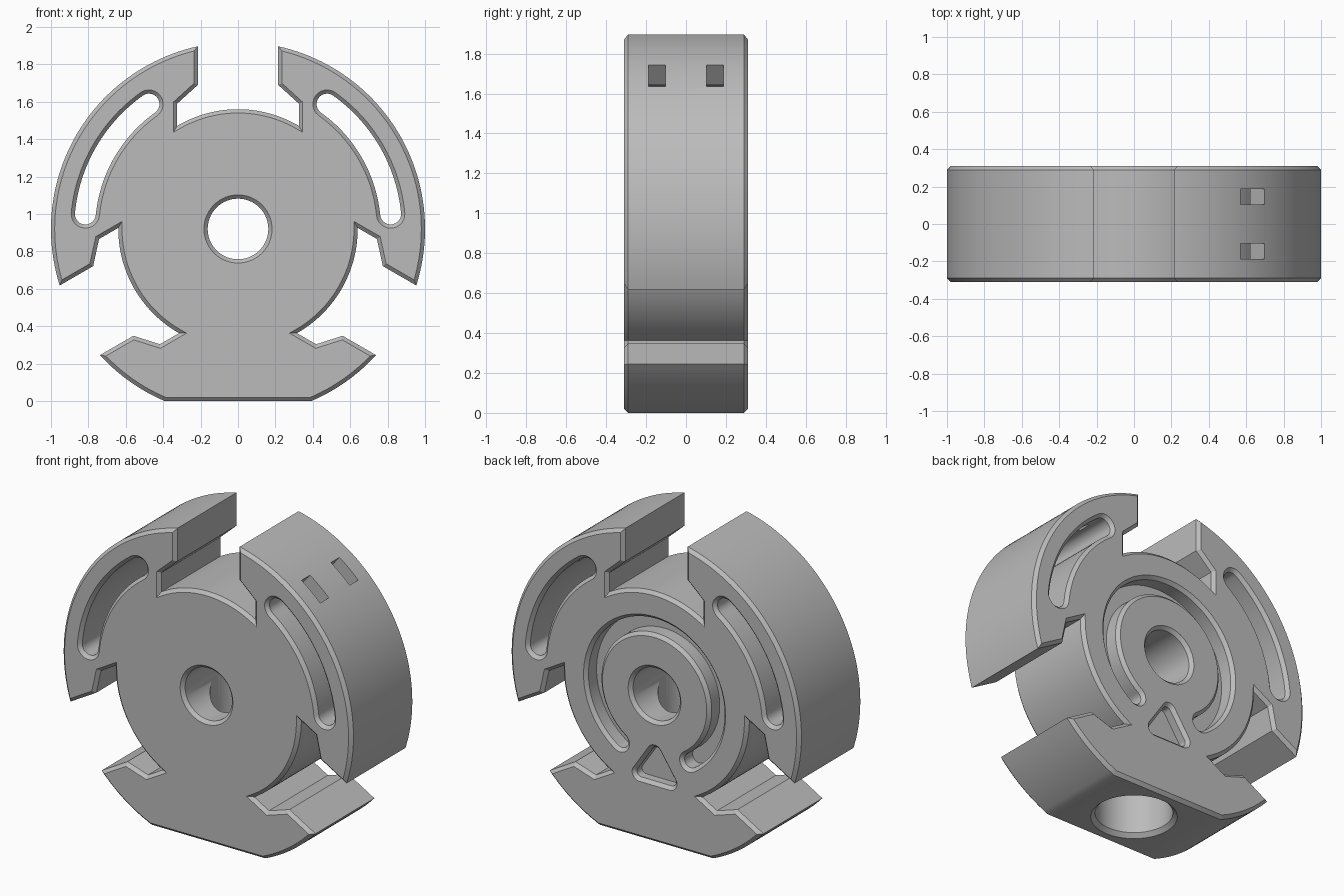
import bpy, bmesh, math
from mathutils import Matrix, Vector

if "Cube" in bpy.data.objects:
    bpy.data.objects.remove(bpy.data.objects["Cube"])

CZ, HALF, CH = 0.92, 0.31, 0.02      # axis height, half depth, chamfer

grey = bpy.data.materials.new("plain grey")
grey.use_nodes = True
grey.diffuse_color = (0.5, 0.5, 0.5, 1)
grey.node_tree.nodes["Principled BSDF"].inputs["Base Color"].default_value = (0.5, 0.5, 0.5, 1)

# Local (u, v, depth) to world: u along x, v up, depth towards the back
FACING = Matrix(((1, 0, 0, 0), (0, 0, 1, 0), (0, 1, 0, CZ), (0, 0, 0, 1)))


def arc(r, a, b, step=2.0, c=(0, 0)):
    n = max(2, math.ceil(abs(b - a) / step))
    angles = [math.radians(a + (b - a) * i / n) for i in range(n + 1)]
    return [(c[0] + r * math.cos(t), c[1] + r * math.sin(t)) for t in angles]


def circle(r):
    return arc(r, 0, 360, 4)[:-1]


def arc_slot(radius, a, b, r):
    """Outline of a round-ended slot that follows an arc."""
    def end(t):
        return (radius * math.cos(math.radians(t)), radius * math.sin(math.radians(t)))
    pts = arc(radius + r, a, b) + arc(r, b, b + 180, 15, end(b))[1:]
    return pts + arc(radius - r, b, a)[1:] + arc(r, a + 180, a + 360, 15, end(a))[1:-1]


def round_triangle(r):
    pts = []
    for c, a in (((0.105, -0.515), -90), ((0, -0.36), 30), ((-0.105, -0.515), 150)):
        pts += arc(r, a, a + 120, 15, c)
    return pts


def loft(name, rings, matrix=FACING):
    """Closed solid through (depth, outline) rings with equal point counts."""
    bm = bmesh.new()
    loops = [[bm.verts.new(matrix @ Vector((u, v, d))) for u, v in pts] for d, pts in rings]
    n = len(loops[0])
    for lo, hi in zip(loops, loops[1:]):
        for i in range(n):
            bm.faces.new((lo[i], lo[(i + 1) % n], hi[(i + 1) % n], hi[i]))
    bm.faces.new(loops[0])
    bm.faces.new(loops[-1])
    bmesh.ops.recalc_face_normals(bm, faces=bm.faces)
    mesh = bpy.data.meshes.new(name)
    bm.to_mesh(mesh)
    bm.free()
    obj = bpy.data.objects.new(name, mesh)
    bpy.context.collection.objects.link(obj)
    mesh.materials.append(grey)
    return obj


def through(name, shape, r):
    """Through cutter flared at both faces."""
    out, inn, wide = HALF + 0.01, HALF - CH, r + CH + 0.01
    return loft(name, [(-out, shape(wide)), (-inn, shape(r)), (inn, shape(r)), (out, shape(wide))])


def back_pocket(name, shape, r, depth):
    return loft(name, [(HALF - depth, shape(r)), (HALF - CH, shape(r)),
                       (HALF + 0.01, shape(r + CH + 0.01))])


# Wheel outline: three stepped notches, outer rim arcs and a flat foot
rim_gap = math.degrees(math.asin(0.215))
hub_half = math.degrees(math.asin(0.325 / 0.64))
flat = math.degrees(math.asin(CZ))
step_side = [(0.215, math.cos(math.asin(0.215))), (0.215, 0.77), (0.325, 0.67)]
notch = step_side + arc(0.64, 90 - hub_half, 90 + hub_half) + [(-t, n) for t, n in reversed(step_side)]
outline = []
for turn in (0, 120, 240):
    c, s = math.cos(math.radians(turn)), math.sin(math.radians(turn))
    outline += [(t * c - n * s, t * s + n * c) for t, n in notch]
    start, stop = 90 + turn + rim_gap, 210 + turn - rim_gap
    if turn == 120:
        outline += arc(1, start, 180 + flat)[1:] + arc(1, 360 - flat, stop)[:-1]
    else:
        outline += arc(1, start, stop)[1:-1]
body = loft("notched_wheel", [(-HALF, outline), (HALF, outline)])

# Chamfer the front and back rims
bm = bmesh.new()
bm.from_mesh(body.data)
caps = [e for e in bm.edges if abs(e.verts[0].co.y - e.verts[1].co.y) < 0.01]
bmesh.ops.bevel(bm, geom=caps, offset=CH, offset_type='OFFSET', segments=1,
                affect='EDGES', clamp_overlap=False)
bm.to_mesh(body.data)
bm.free()

# Curved side slots and axle hole
cutters = [through("axle_hole_cutter", circle, 0.162)]
for side, (a, b) in (("left", (5.6, 54.5)), ("right", (125.5, 174.4))):
    cutters.append(through(side + "_slot_cutter", lambda r: arc_slot(0.82, a, b, r), 0.056))

# Open ring groove and rounded triangle on the back
cutters.append(back_pocket("ring_groove_cutter", lambda r: arc_slot(0.425, -56, 236, r), 0.045, 0.1))
cutters.append(back_pocket("triangle_cutter", round_triangle, 0.03, 0.07))

# Stepped bore from the foot up to the axle hole
cutters.append(loft("foot_bore_cutter", [(-0.01, circle(0.255)), (0.025, circle(0.22)),
               (0.55, circle(0.22)), (0.55, circle(0.158)), (CZ, circle(0.158))], Matrix()))

# Two small windows through the rim into the left slot
tilt = math.radians(50.5)
radial = Matrix.Translation((0, 0, CZ)) @ Matrix.Rotation(math.pi / 2 - tilt, 4, 'Y')
for y in (-0.145, 0.145):
    box = [(-0.084, y - 0.042), (0.084, y - 0.042), (0.084, y + 0.042), (-0.084, y + 0.042)]
    cutters.append(loft("window_cutter", [(0.83, box), (1.1, box)], radial))

bpy.ops.object.select_all(action='DESELECT')
bpy.context.view_layer.objects.active = body
body.select_set(True)
for cutter in cutters:
    cutter.hide_render = True
    mod = body.modifiers.new(cutter.name, 'BOOLEAN')
    mod.operation, mod.solver, mod.object = 'DIFFERENCE', 'EXACT', cutter
    bpy.ops.object.modifier_apply(modifier=mod.name)
    bpy.data.objects.remove(cutter)
bpy.ops.object.shade_smooth_by_angle(angle=math.radians(25))
